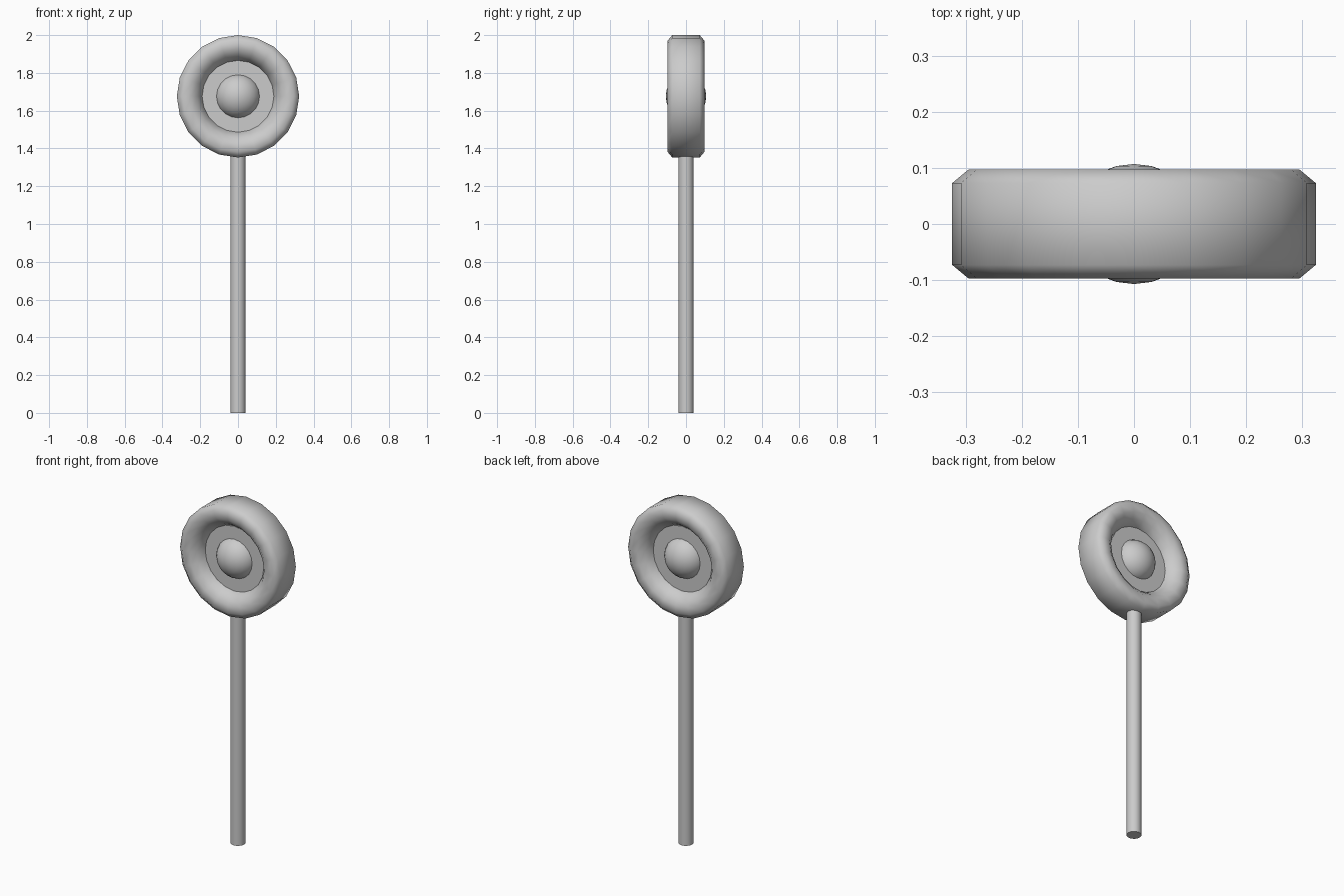
import bpy, bmesh
from math import radians, cos, sin, pi
from mathutils import Matrix

if "Cube" in bpy.data.objects:
    bpy.data.objects.remove(bpy.data.objects["Cube"])

CENTRE_Z = 1.676
SIDES = 20


def finish(bm, name, angle=60):
    bmesh.ops.recalc_face_normals(bm, faces=bm.faces)
    mesh = bpy.data.meshes.new(name)
    bm.to_mesh(mesh)
    bm.free()
    obj = bpy.data.objects.new(name, mesh)
    bpy.context.collection.objects.link(obj)
    bpy.ops.object.select_all(action='DESELECT')
    obj.select_set(True)
    bpy.context.view_layer.objects.active = obj
    bpy.ops.object.shade_smooth_by_angle(angle=radians(angle))
    return obj


def head_matrix():
    # Turns the local z axis onto the front-back direction
    return Matrix.Translation((0, 0, CENTRE_Z)) @ Matrix.Rotation(pi / 2, 4, 'X')


# Round rim: half profile (radius, depth) mirrored front to back, then spun
half = [(0.324, 0.073), (0.295, 0.097), (0.25, 0.094), (0.218, 0.07), (0.19, 0.032)]
profile = half + [(r, -d) for r, d in reversed(half)]
bm = bmesh.new()
rings = []
for i in range(SIDES):
    a = 2 * pi * i / SIDES
    rings.append([bm.verts.new((r * cos(a), d, CENTRE_Z + r * sin(a))) for r, d in profile])
for i in range(SIDES):
    a, b = rings[i], rings[(i + 1) % SIDES]
    for j in range(len(profile)):
        k = (j + 1) % len(profile)
        bm.faces.new((a[j], a[k], b[k], b[j]))
finish(bm, "rim")

# Recessed disc filling the rim
bm = bmesh.new()
bmesh.ops.create_cone(bm, cap_ends=True, segments=SIDES, radius1=0.19, radius2=0.19,
                      depth=0.064, matrix=head_matrix() @ Matrix.Rotation(0, 4, 'Z'))
finish(bm, "disc", 30)

# Domed hub showing on both faces
bm = bmesh.new()
bmesh.ops.create_uvsphere(bm, u_segments=SIDES, v_segments=12, radius=1,
                          matrix=head_matrix() @ Matrix.Diagonal((0.12, 0.12, 0.107, 1)))
finish(bm, "hub")

# Pole
bm = bmesh.new()
bmesh.ops.create_cone(bm, cap_ends=True, segments=16, radius1=0.04, radius2=0.04,
                      depth=1.38, matrix=Matrix.Translation((0, 0, 0.69)))
finish(bm, "pole", 30)
